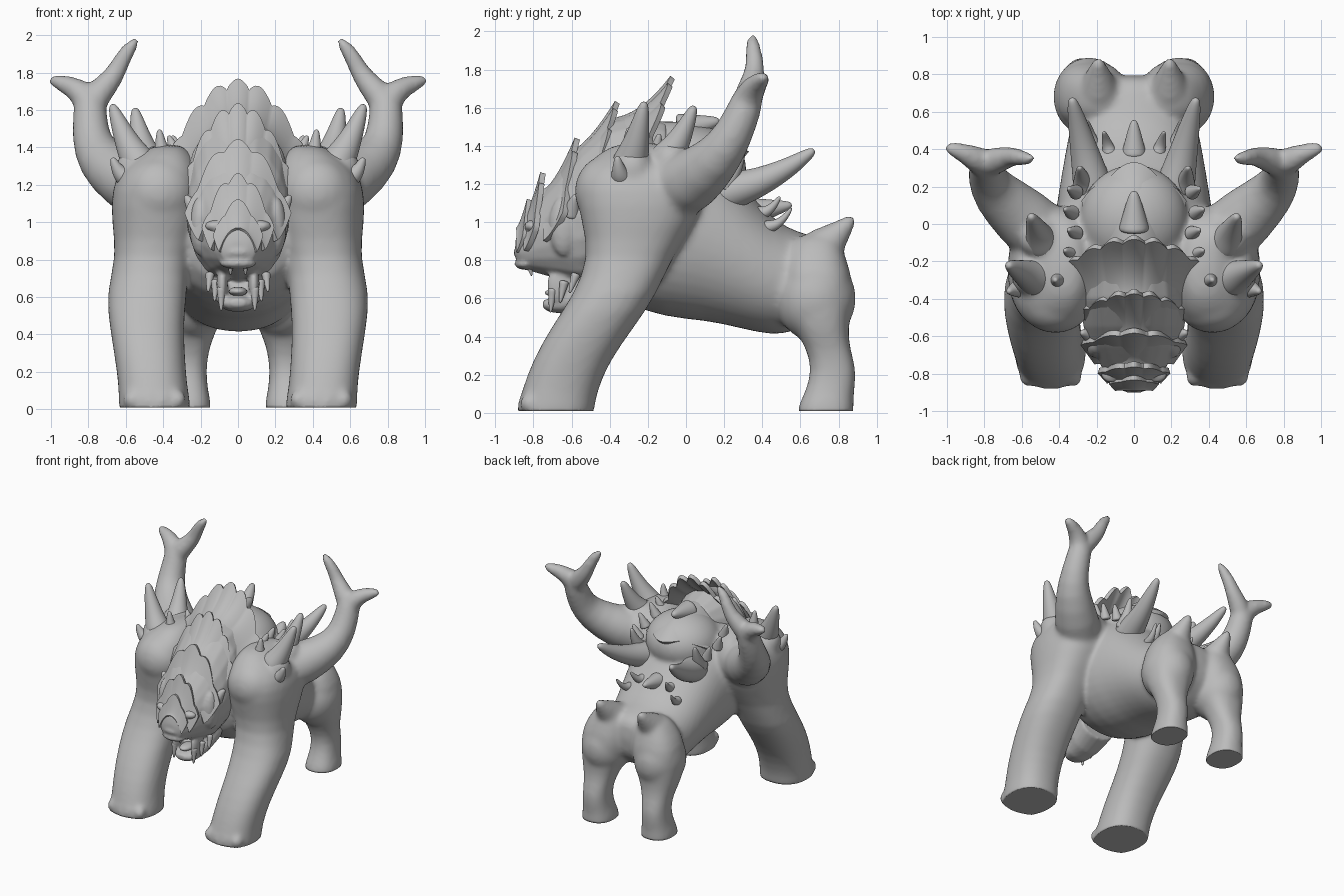
import bpy, bmesh, math
from mathutils import Vector, Matrix

if "Cube" in bpy.data.objects:
    bpy.data.objects.remove(bpy.data.objects["Cube"])

hide = bpy.data.materials.new("grey_hide")
hide.use_nodes = True
GREY = (0.5, 0.5, 0.5, 1)
hide.diffuse_color = GREY
hide.node_tree.nodes["Principled BSDF"].inputs["Base Color"].default_value = GREY


def skin(bm, rings):
    """Bridge equal rings of points and cap both ends."""
    rows = [[bm.verts.new(p) for p in ring] for ring in rings]
    n = len(rows[0])
    for a, b in zip(rows, rows[1:]):
        for i in range(n):
            j = (i + 1) % n
            bm.faces.new((a[i], a[j], b[j], b[i]))
    bm.faces.new(rows[0])
    bm.faces.new(rows[-1])


def loft_y(bm, sections, n=20):
    """Sections across y: (y, half width, low z, high z)."""
    rings = []
    for y, w, lo, hi in sections:
        ring = []
        for i in range(n):
            t = math.tau * i / n
            c, s = math.cos(t), math.sin(t)
            ring.append((w * math.copysign(abs(c) ** 0.9, c), y,
                         (lo + hi) / 2 + (hi - lo) / 2 * math.copysign(abs(s) ** 0.95, s)))
        rings.append(ring)
    skin(bm, rings)


def loft_z(bm, sections, side, n=20):
    """Sections across z: (z, inner x, outer x, front y, back y)."""
    rings = []
    for z, x0, x1, y0, y1 in sections:
        ring = []
        for i in range(n):
            t = math.tau * i / n
            c, s = math.cos(t), math.sin(t)
            ring.append((side * ((x0 + x1) / 2 + (x1 - x0) / 2 * math.copysign(abs(c) ** 0.85, c)),
                         (y0 + y1) / 2 + (y1 - y0) / 2 * math.copysign(abs(s) ** 0.85, s), z))
        rings.append(ring)
    skin(bm, rings)


def tube(bm, pts, side=1, n=10):
    """Tapered tube along points (x, y, z, radius)."""
    ctr = [Vector((side * p[0], p[1], p[2])) for p in pts]
    rings = []
    for i, c in enumerate(ctr):
        d = (ctr[min(i + 1, len(ctr) - 1)] - ctr[max(i - 1, 0)]).normalized()
        u = d.cross(Vector((0.3, 1, 0.2))).normalized()
        v = d.cross(u)
        rings.append([c + pts[i][3] * (u * math.cos(math.tau * k / n) + v * math.sin(math.tau * k / n))
                      for k in range(n)])
    skin(bm, rings)


def ball(bm, loc, size):
    bmesh.ops.create_uvsphere(bm, u_segments=16, v_segments=10, radius=1,
                              matrix=Matrix.Translation(loc) @ Matrix.Diagonal((*size, 1)))


def finish(name, bm, mods=()):
    """Turn the bmesh into a smooth object with its modifiers applied."""
    bmesh.ops.recalc_face_normals(bm, faces=bm.faces)
    me = bpy.data.meshes.new(name)
    bm.to_mesh(me)
    bm.free()
    ob = bpy.data.objects.new(name, me)
    bpy.context.collection.objects.link(ob)
    for kind, props in mods:
        m = ob.modifiers.new(kind.title(), kind)
        for k, v in props.items():
            setattr(m, k, v)
    if mods:
        bpy.context.view_layer.update()
        ev = ob.evaluated_get(bpy.context.evaluated_depsgraph_get())
        baked = bpy.data.meshes.new_from_object(ev)
        ob.modifiers.clear()
        ob.data = baked
    ob.data.materials.clear()
    ob.data.materials.append(hide)
    ob.data.polygons.foreach_set("use_smooth", [True] * len(ob.data.polygons))
    return ob


SUB = ("SUBSURF", {"levels": 2})
FUSE = [("SUBSURF", {"levels": 1}),
        ("REMESH", {"mode": "VOXEL", "voxel_size": 0.016}),
        ("SMOOTH", {"factor": 0.5, "iterations": 14})]

# Torso, legs and antlers fused into one hide
bm = bmesh.new()
loft_y(bm, [(-.5, .25, .75, 1.25), (-.38, .4, .58, 1.4), (-.1, .45, .49, 1.47),
            (.1, .42, .48, 1.4), (.28, .39, .44, 1.22), (.45, .36, .4, 1.02),
            (.58, .33, .42, .95), (.72, .25, .52, .92), (.8, .14, .62, .86)])
for s in (-1, 1):
    loft_z(bm, [(-.06, .25, .64, -.89, -.48), (.03, .25, .64, -.89, -.48), (.12, .27, .64, -.86, -.46),
                (.27, .28, .66, -.81, -.4), (.45, .29, .69, -.71, -.27), (.62, .27, .71, -.59, -.15),
                (.82, .26, .65, -.51, -.07), (1, .18, .68, -.55, .06), (1.18, .18, .68, -.59, .12),
                (1.29, .2, .63, -.54, .08), (1.36, .24, .53, -.46, .02), (1.42, .3, .44, -.36, -.1)], s)
    loft_z(bm, [(-.06, .14, .4, .58, .89), (.03, .14, .4, .58, .88), (.1, .16, .38, .62, .88),
                (.22, .17, .37, .66, .9), (.34, .15, .38, .63, .86), (.45, .1, .42, .56, .85),
                (.6, .04, .43, .5, .88), (.74, .03, .42, .5, .87), (.86, .05, .35, .53, .82),
                (.95, .1, .27, .6, .8)], s)
    ball(bm, (s * .24, .68, .6), (.2, .22, .23))
    for k in range(4):
        ball(bm, (s * (.325 + .08 * k), -.84 + .012 * abs(k - 1.5), .05), (.05, .05, .055))
    tube(bm, [(.42, -.12, 1.15, .2), (.6, .04, 1.22, .18), (.75, .17, 1.34, .14), (.79, .25, 1.46, .11),
              (.79, .31, 1.6, .095), (.8, .34, 1.7, .085)], s)
    tube(bm, [(.8, .31, 1.6, .085), (.74, .34, 1.7, .08), (.665, .36, 1.775, .06),
              (.63, .36, 1.85, .052), (.59, .35, 1.92, .045), (.53, .35, 1.99, .025)], s)
    tube(bm, [(.78, .31, 1.6, .085), (.83, .34, 1.69, .08), (.89, .37, 1.725, .062),
              (.96, .4, 1.75, .045), (1.015, .41, 1.77, .028)], s)
    # Rump spikes
    tube(bm, [(.19, .65, .8, .15), (.19, .74, .89, .11), (.19, .83, .97, .055), (.19, .885, 1.04, .025)], s)
    # Shoulder muscle and its spike mounds
    ball(bm, (s * .42, -.42, 1.16), (.2, .17, .19))
    ball(bm, (s * .55, -.28, 1.28), (.11, .11, .12))
    ball(bm, (s * .5, -.08, 1.32), (.12, .11, .11))
ball(bm, (0, .03, 1.28), (.3, .3, .23))
body = finish("body", bm, FUSE)
for v in body.data.vertices:
    v.co.z = max(v.co.z, 0.01)

# Head with brow ridges, eye bumps and lower jaw
bm = bmesh.new()
loft_y(bm, [(-.1, .2, 1, 1.52), (-.25, .27, .8, 1.57), (-.4, .29, .72, 1.54), (-.55, .27, .67, 1.4),
            (-.66, .23, .7, 1.27), (-.77, .17, .73, 1.13), (-.84, .125, .75, 1.02),
            (-.88, .1, .78, .96), (-.895, .05, .82, .9)])
loft_y(bm, [(-.42, .16, .6, .85), (-.55, .14, .54, .75), (-.65, .1, .52, .62), (-.72, .075, .53, .6),
            (-.75, .04, .55, .59)])
ball(bm, (0, -.87, .84), (.08, .035, .03))
ball(bm, (0, -.84, .78), (.1, .06, .03))
for s in (-1, 1):
    ball(bm, (s * .12, -.81, .91), (.03, .04, .03))
    ball(bm, (s * .12, -.8, .98), (.06, .05, .03))
    ball(bm, (s * .2, -.64, .98), (.06, .08, .16))
    ball(bm, (s * .085, -.66, .67), (.03, .07, .1))
finish("head", bm, [("REMESH", {"mode": "VOXEL", "voxel_size": 0.012}),
                    ("SMOOTH", {"factor": 0.5, "iterations": 4})])

bm = bmesh.new()
ball(bm, (0, -.66, .63), (.05, .08, .025))
finish("tongue", bm)


def plate(name, y0, z0, y1, z1, width, drop, lobes, power=1.5, cols=60, rows=8):
    """Flared shield with a scalloped, ribbed rear edge."""
    bm = bmesh.new()
    grid = []
    for r in range(rows + 1):
        row = []
        for c in range(cols + 1):
            u = 2 * c / cols - 1
            wave = abs(math.cos(math.pi * lobes * u / 2))
            t = r / rows
            v = t * (.92 - .38 * u * u + .08 * wave)
            y = y0 + (y1 - y0) * v
            z = z0 + (z1 - z0) * v ** power - drop * u * u
            row.append(bm.verts.new((u * width * (.72 + .28 * t), y, z + .018 * wave * t)))
        grid.append(row)
    for a, b in zip(grid, grid[1:]):
        for i in range(cols):
            bm.faces.new((a[i], a[i + 1], b[i + 1], b[i]))
    ob = finish(name, bm, [("SOLIDIFY", {"thickness": .03, "offset": 0})])
    bpy.ops.object.select_all(action="DESELECT")
    ob.select_set(True)
    bpy.context.view_layer.objects.active = ob
    bpy.ops.object.shade_smooth_by_angle(angle=math.radians(50))


# Overlapping armour plates from the back to the nose
plate("back_plate", -.2, 1.51, .32, 1.34, .27, .19, 2, 3)
plate("rear_crest", -.4, 1.53, -.07, 1.74, .35, .24, 6, 2)
plate("middle_crest", -.6, 1.36, -.36, 1.61, .28, .25, 6)
plate("head_crest", -.74, 1.16, -.57, 1.42, .28, .26, 4)
plate("brow_crest", -.84, 1.03, -.75, 1.24, .19, .18, 4)
plate("nose_plate", -.88, .96, -.82, 1.1, .13, .12, 2)


def spike(name, base, tip, radius, bend=.03, sides=(-1, 1)):
    """Curved horn from base to tip, mirrored on both sides."""
    a, b = Vector(base), Vector(tip)
    for s in sides:
        bm = bmesh.new()
        pts = []
        for t, r in ((-.15, 1.2), (.1, 1), (.4, .78), (.75, .52), (.96, .32), (1.03, .15)):
            p = a.lerp(b, t) - Vector((0, 0, bend * math.sin(math.pi * max(t, 0))))
            pts.append((*p, radius * r))
        tube(bm, pts, s)
        tag = {(-1): "right_", 1: "left_"}[s] if len(sides) > 1 else ""
        finish(tag + name, bm, [SUB])


# Shoulder, back and jaw spikes
spike("shoulder_front_spike", (.53, -.29, 1.32), (.67, -.22, 1.62), .095)
spike("shoulder_back_spike", (.49, -.1, 1.34), (.55, .04, 1.6), .09)
spike("shoulder_inner_spike", (.4, -.3, 1.36), (.42, -.3, 1.49), .055)
spike("shoulder_rear_nub", (.6, -.34, 1.25), (.67, -.36, 1.34), .06)
spike("long_back_horn", (.22, .2, 1.16), (.33, .66, 1.37), .105, .04)
spike("flank_horn", (.27, .2, 1.2), (.29, .3, 1.38), .06)
spike("loin_spike", (.13, .38, 1.05), (.16, .49, 1.13), .04)
spike("hip_spike", (.22, .43, .98), (.25, .55, 1.07), .035)
spike("spine_spike", (0, .38, 1.06), (0, .55, 1.09), .065, 0, (1,))
spike("back_point", (0, -.02, 1.49), (0, .17, 1.53), .08, 0, (1,))
for k in range(4):
    y = -.16 + .11 * k
    spike(f"back_nub_{k + 1}", (.33 - .02 * (k % 2), y, 1.36 - .05 * max(0, k - 1)),
          (.37 - .02 * (k % 2), y + .02, 1.46 - .05 * max(0, k - 1)), .04, 0)
for k in range(3):
    spike(f"jaw_tusk_{k + 1}", (.09 + .03 * k, -.7 + .06 * k, .64 + .04 * k),
          (.09 + .035 * k, -.71 + .05 * k, .53 + .05 * k), .024, 0)
spike("cheek_spike", (.22, -.6, 1.05), (.28, -.58, 1.14), .05, 0)
spike("tooth", (.04, -.82, .77), (.04, -.81, .72), .016, 0)
